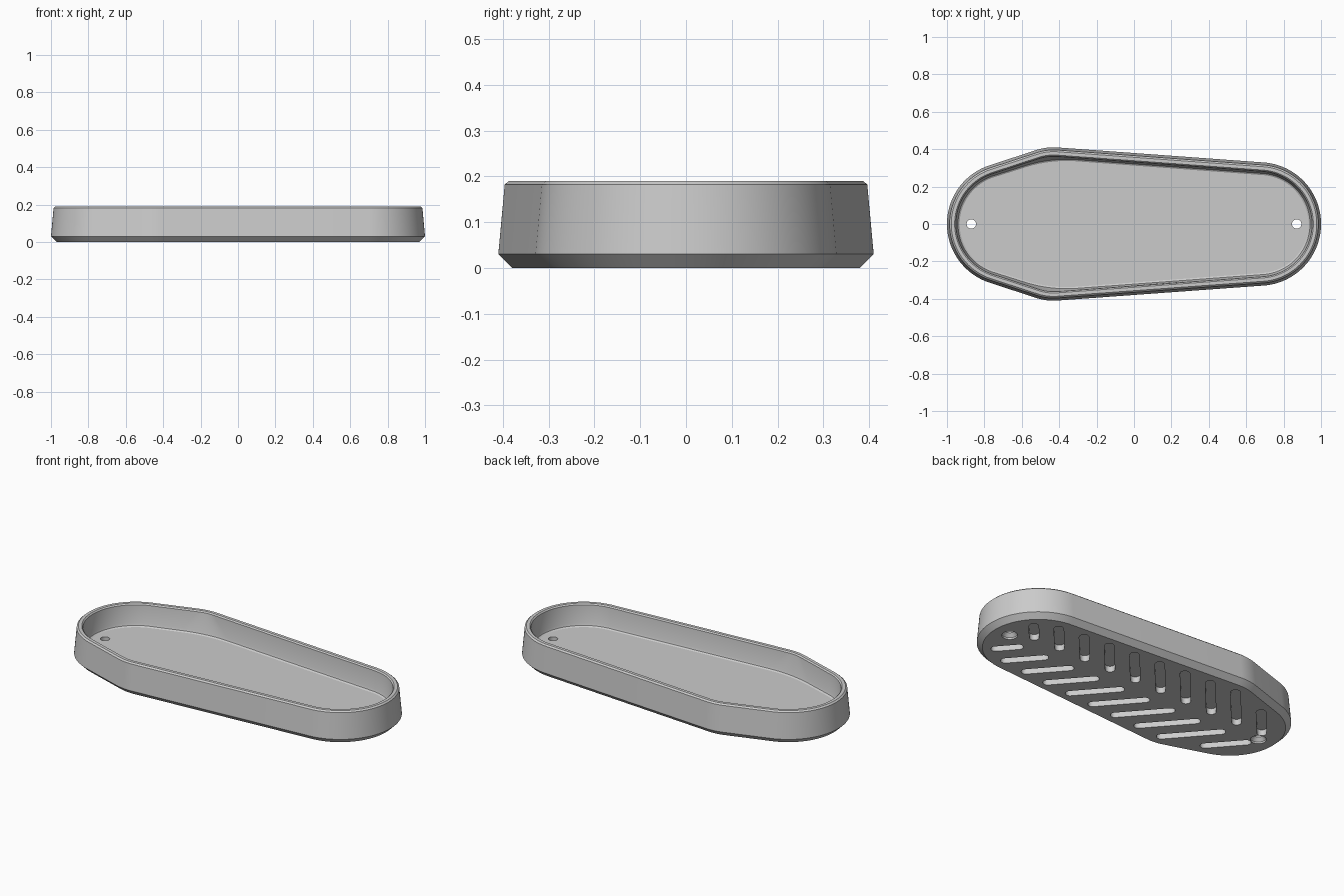
import bpy, bmesh, math
from mathutils import Vector

cube = bpy.data.objects.get("Cube")
if cube:
    bpy.data.objects.remove(cube, do_unlink=True)

STEPS = 240
NORMALS = [Vector((math.cos(a), math.sin(a)))
           for a in (math.tau * (i + 0.5) / STEPS for i in range(STEPS))]

# Each outline wraps tightly round circles given as (x, y, radius)
ENDS = [(-0.67, 0, 0.33), (0.67, 0, 0.33)]
SHOULDER = (-0.43, 0.11, 0.30)
SOFT_SHOULDER = (-0.36, -0.395, 0.80)


def support(n, soft):
    """Circle that touches the outline where it faces n."""
    side = 1 if n.y > 0 else -1
    x, y, r = SOFT_SHOULDER if soft else SHOULDER
    circles = list(ENDS)
    if not soft or abs(n.y) > 0.92:
        circles.append((x, side * y, r))
    return max(circles, key=lambda c: c[0] * n.x + c[1] * n.y + c[2])


def outline(inset, soft=False):
    points = []
    for n in NORMALS:
        x, y, r = support(n, soft)
        points.append(Vector((x, y)) + n * (r - inset))
    return points


def inside(p, inset):
    for n in NORMALS:
        x, y, r = support(n, False)
        if p.dot(n) > x * n.x + y * n.y + r - inset:
            return False
    return True


def loft(bm, rings):
    """Closed solid through rings of (points, z)."""
    loops = [[bm.verts.new((p.x, p.y, z)) for p in pts] for pts, z in rings]
    for a, b in zip(loops, loops[1:]):
        for i in range(len(a)):
            j = (i + 1) % len(a)
            bm.faces.new((a[i], a[j], b[j], b[i]))
    bm.faces.new(loops[0][::-1])
    bm.faces.new(loops[-1])


def make_object(name, bm):
    bmesh.ops.recalc_face_normals(bm, faces=bm.faces)
    mesh = bpy.data.meshes.new(name)
    bm.to_mesh(mesh)
    bm.free()
    obj = bpy.data.objects.new(name, mesh)
    bpy.context.collection.objects.link(obj)
    return obj


# Tray body: chamfered foot, drafted wall, rounded rim, hollow inside
bm = bmesh.new()
loft(bm, [
    (outline(0.03), 0.0),
    (outline(0.0), 0.03),
    (outline(0.014), 0.182),
    (outline(0.023), 0.19),
    (outline(0.041), 0.19),
    (outline(0.048), 0.183),
    (outline(0.055, True), 0.078),
    (outline(0.059, True), 0.066),
    (outline(0.068, True), 0.06),
])
tray = make_object("tray", bm)

# Cutter: slanted grip grooves in the underside and two screw holes
bm = bmesh.new()
SLOT_R, DEPTH, SLANT = 0.026, 0.035, math.radians(49)


def slot(start, end):
    along = (end - start).normalized()
    heading = math.atan2(along.y, along.x)
    pts = []
    for centre, turn in ((end, -math.pi / 2), (start, math.pi / 2)):
        for i in range(13):
            a = heading + turn + math.pi * i / 12
            pts.append(centre + SLOT_R * Vector((math.cos(a), math.sin(a))))
    loft(bm, [(pts, -0.02), (pts, DEPTH)])


direction = Vector((math.cos(SLANT), math.sin(SLANT)))
for k in range(-5, 5):
    start = Vector((0.045 + 0.177 * k, 0.065))
    end = start.copy()
    while inside(end + direction * 0.005, 0.098):
        end += direction * 0.005
    for side in (1, -1):
        slot(Vector((start.x, side * start.y)), Vector((end.x, side * end.y)))


def circle(x, r):
    return [Vector((x + r * math.cos(math.tau * i / 32), r * math.sin(math.tau * i / 32)))
            for i in range(32)]


for x in (-0.87, 0.87):
    loft(bm, [(circle(x, 0.043), -0.02), (circle(x, 0.043), 0.01),
              (circle(x, 0.025), 0.03), (circle(x, 0.025), 0.1)])
cutter = make_object("groove_cutter", bm)
cutter.hide_render = True

# Cut the grooves and holes, then drop the cutter
mod = tray.modifiers.new("grooves", 'BOOLEAN')
mod.operation = 'DIFFERENCE'
mod.solver = 'EXACT'
mod.object = cutter
bpy.ops.object.select_all(action='DESELECT')
tray.select_set(True)
bpy.context.view_layer.objects.active = tray
bpy.ops.object.modifier_apply(modifier=mod.name)
bpy.data.objects.remove(cutter, do_unlink=True)

# Plain grey finish
grey = bpy.data.materials.new("plain_grey")
grey.use_nodes = True
grey.diffuse_color = (0.6, 0.6, 0.6, 1)
grey.node_tree.nodes["Principled BSDF"].inputs["Base Color"].default_value = (0.6, 0.6, 0.6, 1)
tray.data.materials.clear()
tray.data.materials.append(grey)
bpy.ops.object.shade_smooth_by_angle(angle=math.radians(25))
